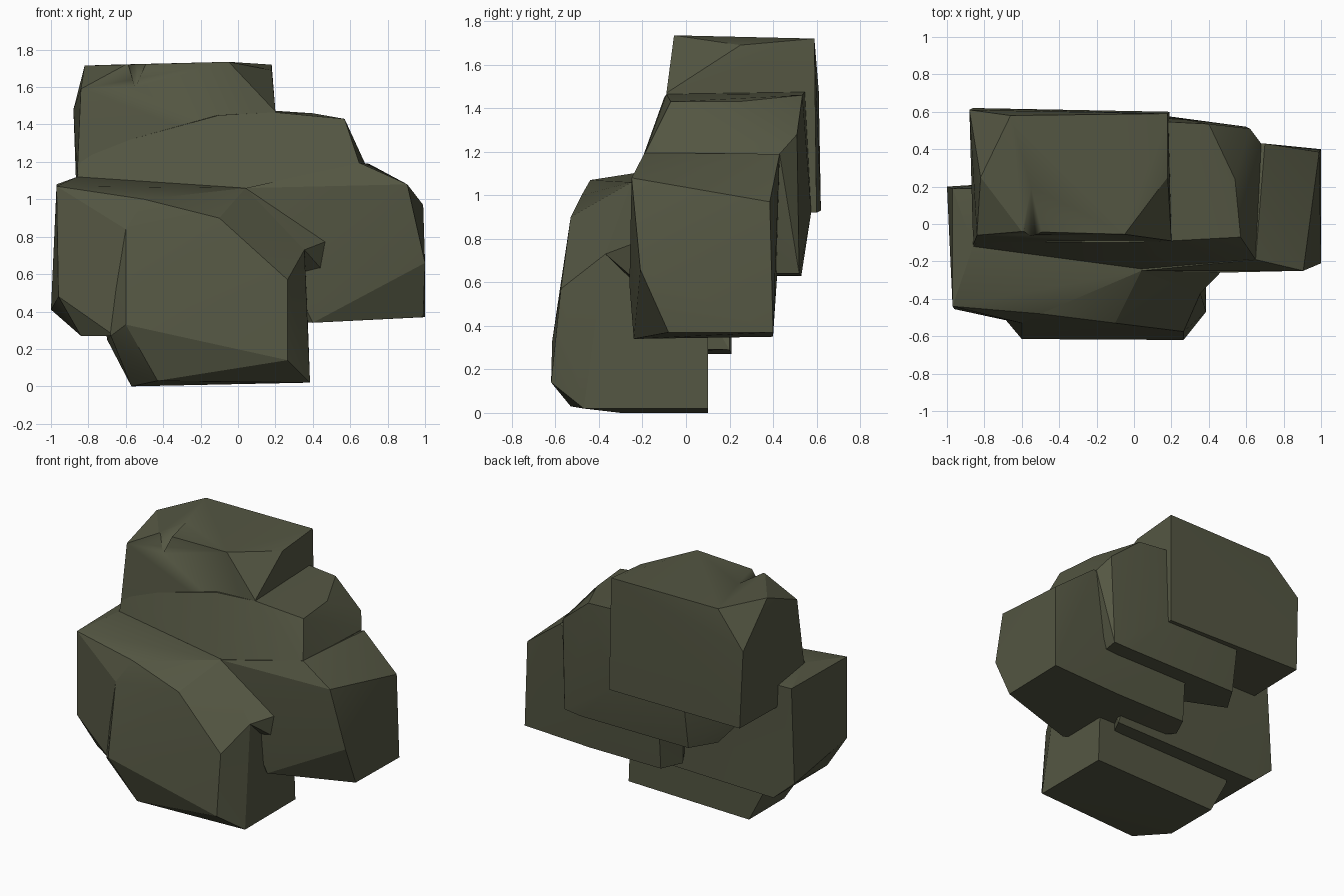
import bpy, bmesh, math

# One dark olive stone colour
stone = bpy.data.materials.new("dark olive stone")
stone.diffuse_color = (0.088, 0.093, 0.055, 1)


def block(name, *corners):
    """Chiselled convex boulder spanning the given corner points."""
    bm = bmesh.new()
    for c in corners:
        bm.verts.new(c)
    bmesh.ops.convex_hull(bm, input=bm.verts[:])
    loose = [v for v in bm.verts if not v.link_faces]
    bmesh.ops.delete(bm, geom=loose, context='VERTS')
    bmesh.ops.dissolve_limit(bm, angle_limit=math.radians(2),
                             verts=bm.verts[:], edges=bm.edges[:])
    bmesh.ops.recalc_face_normals(bm, faces=bm.faces[:])
    # soft shading only across shallow creases
    for f in bm.faces:
        f.smooth = True
    for e in bm.edges:
        e.smooth = e.calc_face_angle(0) < math.radians(20)
    me = bpy.data.meshes.new(name)
    bm.to_mesh(me)
    bm.free()
    me.materials.append(stone)
    ob = bpy.data.objects.new(name, me)
    bpy.context.collection.objects.link(ob)
    return ob


def chip(target, name, *corners):
    """Cut a small wedge out of a boulder."""
    cutter = block(name, *corners)
    cutter.hide_render = True
    cutter.hide_viewport = True
    cutter.display_type = 'WIRE'
    mod = target.modifiers.new("chip", 'BOOLEAN')
    mod.operation = 'DIFFERENCE'
    mod.object = cutter
    mod.solver = 'EXACT'


# Front base boulder
block("front_boulder",
      (-0.43, -0.53, 0.03), (0.385, -0.47, 0.02),
      (0.385, 0.1, 0.02), (-0.57, 0.1, 0.0), (-0.57, -0.3, 0.0),
      (-0.6, -0.615, 0.33), (0.265, -0.62, 0.14), (0.265, -0.575, 0.57),
      (-0.68, -0.52, 0.27), (-0.7, 0.1, 0.25),
      (-0.6, -0.53, 0.84), (-0.1, -0.53, 0.9), (0.355, -0.37, 0.73),
      (0.04, -0.25, 1.06), (-0.5, -0.48, 1.0), (-0.8, -0.25, 1.08),
      (0.36, 0.1, 0.72), (-0.7, 0.1, 0.8))

# Ridge bridging the front and right boulders
block("bridge_ridge",
      (0.355, -0.37, 0.73), (0.04, -0.25, 1.06), (0.51, -0.21, 0.79),
      (0.27, -0.25, 0.6), (0.47, -0.22, 0.6), (0.265, -0.4, 0.75))

# Left boulder
block("left_boulder",
      (-0.97, -0.44, 1.07), (-0.96, -0.455, 0.48), (-0.84, -0.4, 0.27),
      (-0.66, -0.52, 0.27), (-1.0, 0.2, 0.41), (-0.84, 0.21, 0.27),
      (-0.97, 0.19, 1.08), (-0.5, -0.48, 1.0), (0.04, -0.25, 1.06),
      (-0.86, -0.12, 1.12), (0.3, 0.2, 0.29), (0.05, 0.2, 1.05),
      (0.0, -0.4, 0.3), (-0.6, -0.53, 0.84))

# Right boulder
block("right_boulder",
      (0.4, -0.24, 0.34), (0.47, -0.26, 0.59), (0.99, -0.08, 0.37),
      (1.0, -0.21, 0.66), (0.905, -0.25, 1.08), (0.99, 0.385, 0.97),
      (1.0, 0.4, 0.37), (0.65, -0.19, 1.195), (0.7, 0.43, 1.19),
      (0.04, -0.25, 1.06), (0.48, 0.4, 0.35), (-0.08, 0.4, 0.35),
      (-0.15, 0.25, 0.35), (-0.08, 0.43, 0.8), (-0.15, 0.25, 0.8))

# Middle boulder behind the right shoulder, with the sloping skirt
block("shoulder_boulder",
      (0.2, -0.09, 1.465), (0.57, -0.07, 1.43), (0.54, 0.24, 1.43),
      (0.62, 0.51, 1.28), (0.68, 0.43, 1.19), (0.65, -0.19, 1.19),
      (0.1, 0.55, 1.48), (0.4, 0.535, 1.46), (0.6, 0.52, 0.64),
      (0.47, 0.53, 0.63), (-0.39, 0.53, 0.63), (-0.5, 0.35, 0.63),
      (0.19, 0.575, 0.92), (-0.39, 0.575, 0.92), (-0.83, -0.09, 1.25),
      (-0.86, -0.12, 1.12), (0.04, -0.24, 1.06), (-0.5, 0.3, 1.4),
      (-0.1, -0.1, 1.45), (0.5, -0.1, 0.64))

# Crown boulder
crown = block("crown_boulder",
              (-0.05, -0.055, 1.735), (0.2, -0.09, 1.47), (0.18, 0.25, 1.69),
              (0.18, 0.59, 1.72), (0.19, 0.6, 0.92), (-0.86, 0.62, 0.93),
              (-0.88, 0.61, 1.48), (-0.66, 0.58, 1.72), (-0.82, 0.25, 1.715),
              (-0.6, -0.04, 1.72), (-0.84, -0.06, 1.59), (-0.82, -0.08, 1.25),
              (-0.86, -0.11, 1.12), (0.2, -0.12, 1.2),
              (0.19, 0.0, 0.92), (-0.86, 0.1, 0.92))
chip(crown, "crown_chip",
     (-0.63, -0.15, 1.8), (-0.43, -0.15, 1.8), (-0.55, -0.15, 1.555),
     (-0.55, 0.26, 1.752))
